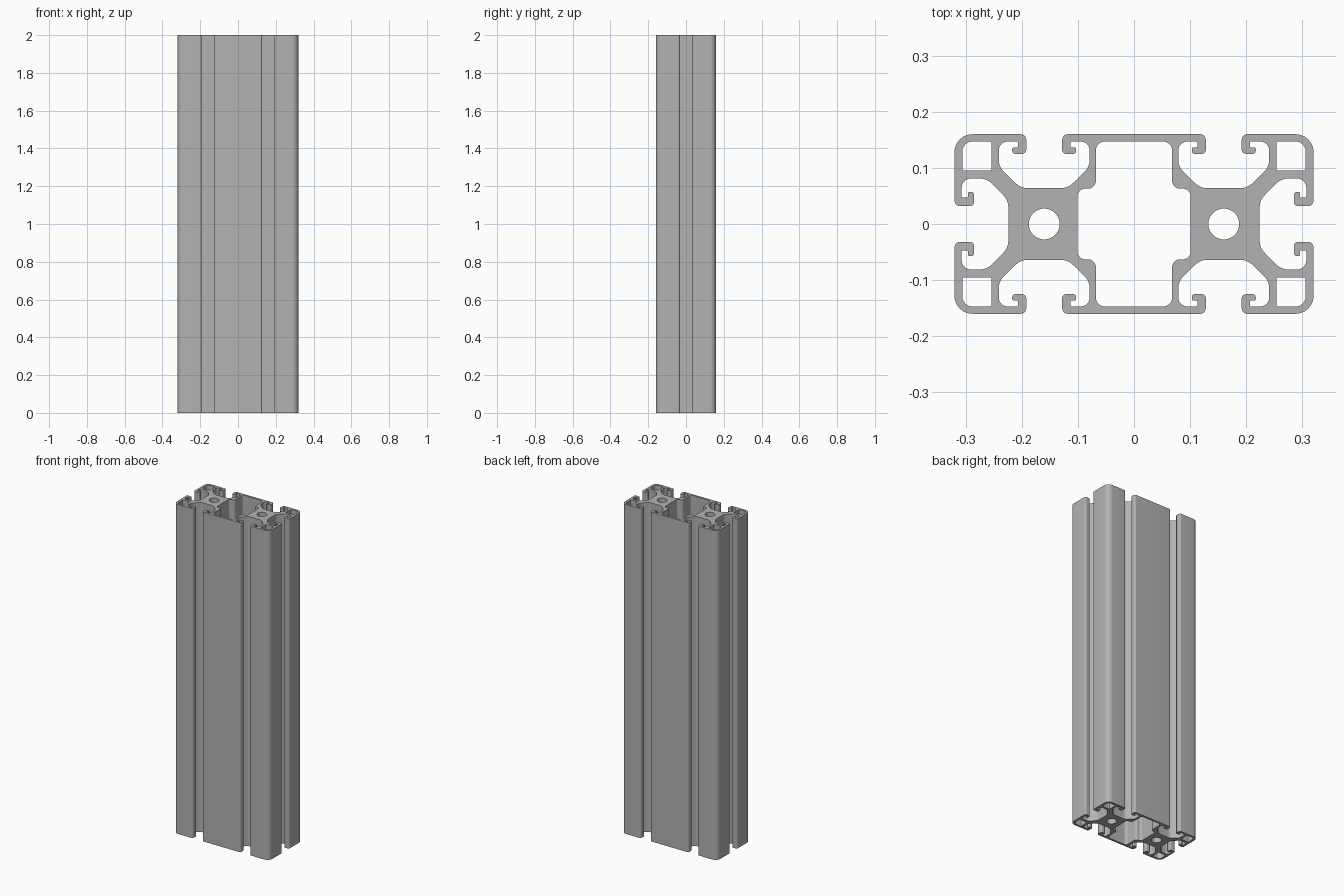
import bpy, bmesh, math
from mathutils import Vector

HEIGHT, CELL = 2.0, 0.16      # extrusion length, centre of each square cell

if "Cube" in bpy.data.objects:
    bpy.data.objects.remove(bpy.data.objects["Cube"], do_unlink=True)

aluminium = bpy.data.materials.new("aluminium grey")
aluminium.use_nodes = True
grey = (0.45, 0.45, 0.45, 1)
aluminium.diffuse_color = grey
aluminium.node_tree.nodes["Principled BSDF"].inputs["Base Color"].default_value = grey


def fillet(corners):
    """Round every (x, y, radius) corner of a closed outline."""
    out, n = [], len(corners)
    for i, (x, y, r) in enumerate(corners):
        p = Vector((x, y))
        a = Vector(corners[i - 1][:2]) - p
        b = Vector(corners[(i + 1) % n][:2]) - p
        half = a.angle(b) / 2
        if r == 0 or half > 1.55:
            out.append(p)
            continue
        cut = min(r / math.tan(half), a.length * 0.49, b.length * 0.49)
        s, e = p + a.normalized() * cut, p + b.normalized() * cut
        steps = 4 if r < 0.009 else 8
        centre = p + (a.normalized() + b.normalized()).normalized() * cut / math.cos(half)
        radius = cut * math.tan(half)
        for k in range(steps + 1):
            d = s.lerp(e, k / steps) - centre
            out.append(centre + d.normalized() * radius)
    return out


def mirror_y(pts):
    return pts + [(x, -y, r) for x, y, r in reversed(pts)]


def mirror_x(pts):
    return pts + [(-x, y, r) for x, y, r in reversed(pts)]


# Half of one T-slot, relative to its cell centre, from the lip to the slot floor
slot = [(0.032, 0.16, 0.010), (0.032, 0.125, 0.007), (0.057, 0.125, 0.005),
        (0.057, 0.136, 0.002), (0.047, 0.136, 0.002), (0.047, 0.147, 0.002),
        (0.081, 0.147, 0.016), (0.081, 0.102, 0.030), (0.042, 0.064, 0.030)]

# Outer outline: one quadrant, then mirrored twice
quadrant = [(CELL - x, y, r) for x, y, r in slot]
quadrant += [(CELL + x, y, r) for x, y, r in reversed(slot)]
quadrant.append((2 * CELL, CELL, 0.032))
quadrant += [(CELL + y, x, r) for x, y, r in slot]
outlines = [fillet(mirror_x(mirror_y(quadrant)))]

# Central chamber
chamber = [(0.068, 0.147, 0.016), (0.068, 0.063, 0.014), (0.101, 0.063, 0.014)]
outlines.append(fillet(mirror_x(mirror_y(chamber))))

# Corner chambers and round core bores
corner = fillet([(0.254, 0.147, 0.003), (0.254, 0.095, 0.003),
                 (0.306, 0.095, 0.003), (0.306, 0.147, 0.018)])
for sx in (-1, 1):
    for sy in (-1, 1):
        outlines.append([Vector((p.x * sx, p.y * sy)) for p in corner])
    outlines.append([Vector((sx * CELL + 0.0275 * math.cos(t * math.tau / 48),
                             0.0275 * math.sin(t * math.tau / 48))) for t in range(48)])

# Filled flat curve, extruded to full length
curve = bpy.data.curves.new("extruded_rail", "CURVE")
curve.dimensions = "2D"
curve.fill_mode = "BOTH"
curve.extrude = HEIGHT / 2
for pts in outlines:
    spline = curve.splines.new("POLY")
    spline.points.add(len(pts) - 1)
    for point, p in zip(spline.points, pts):
        point.co = (p.x, p.y, 0, 1)
    spline.use_cyclic_u = True
rail = bpy.data.objects.new("extruded_rail", curve)
bpy.context.collection.objects.link(rail)
rail.location.z = HEIGHT / 2

bpy.ops.object.select_all(action="DESELECT")
rail.select_set(True)
bpy.context.view_layer.objects.active = rail
bpy.ops.object.convert(target="MESH")
rail = bpy.context.object

# Weld caps to walls and shade
bm = bmesh.new()
bm.from_mesh(rail.data)
bmesh.ops.remove_doubles(bm, verts=bm.verts, dist=0.00005)
bmesh.ops.recalc_face_normals(bm, faces=bm.faces)
bm.to_mesh(rail.data)
bm.free()
rail.data.materials.clear()
rail.data.materials.append(aluminium)
bpy.ops.object.shade_smooth_by_angle(angle=math.radians(35))
